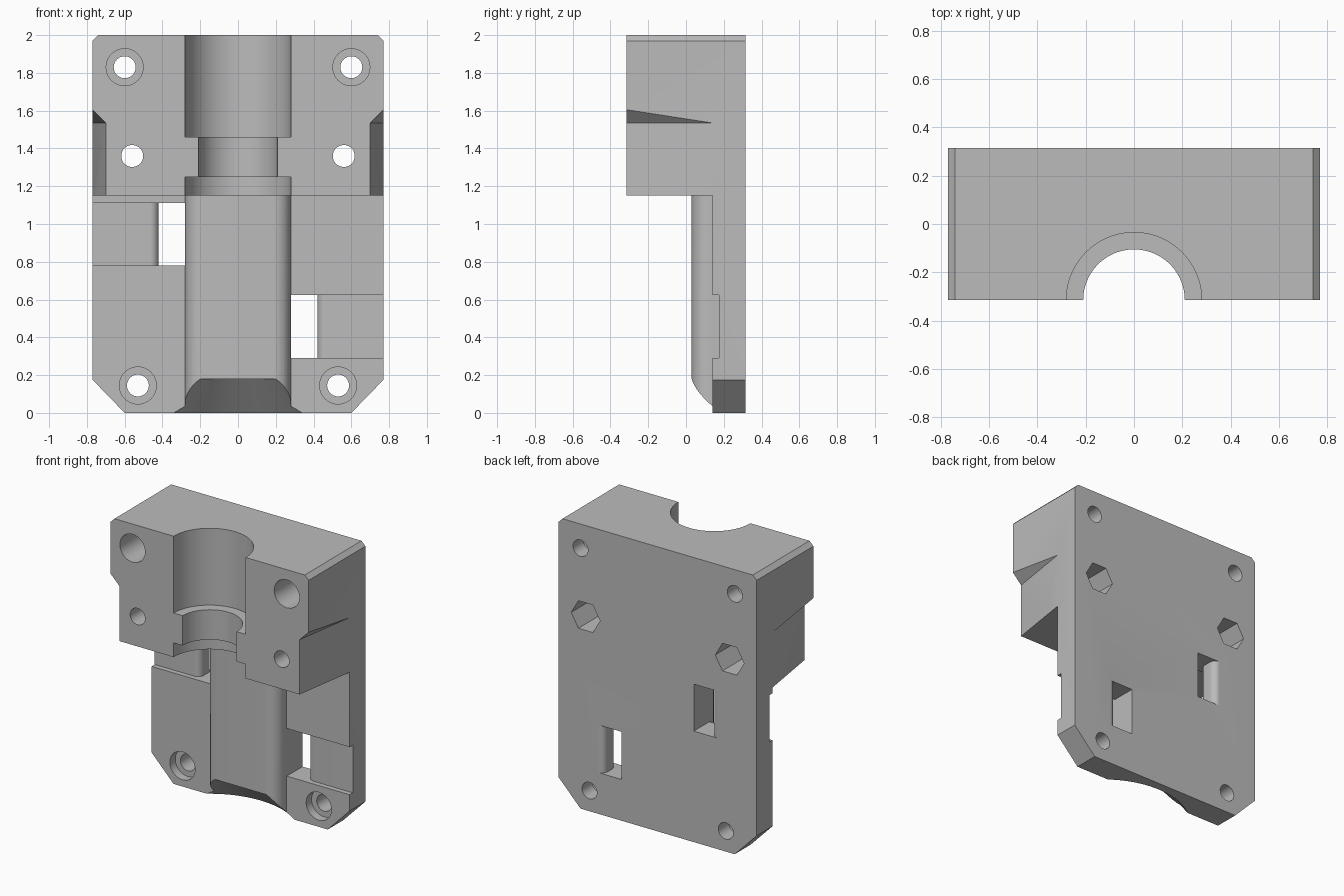
import bpy, bmesh, math
from mathutils import Matrix, Vector

cube = bpy.data.objects.get("Cube")
if cube:
    bpy.data.objects.remove(cube, do_unlink=True)

FRONT, BACK, PLATE, COLUMN = -0.315, 0.315, 0.14, 0.03
HALF, RIM = 0.77, 0.28

grey = bpy.data.materials.new("plain grey")
grey.use_nodes = True
grey.diffuse_color = (0.5, 0.5, 0.5, 1)
grey.node_tree.nodes["Principled BSDF"].inputs["Base Color"].default_value = (0.5, 0.5, 0.5, 1)


def finish(bm, name):
    bmesh.ops.recalc_face_normals(bm, faces=bm.faces)
    mesh = bpy.data.meshes.new(name)
    bm.to_mesh(mesh)
    bm.free()
    obj = bpy.data.objects.new(name, mesh)
    bpy.context.collection.objects.link(obj)
    mesh.materials.append(grey)
    return obj


def prism(name, points, axis, low, high):
    """Extrude a closed 2D outline along y (outline in xz) or z (outline in xy)."""
    place = (lambda a, b: (a, low, b)) if axis == "y" else (lambda a, b: (a, b, low))
    bm = bmesh.new()
    face = bm.faces.new([bm.verts.new(place(a, b)) for a, b in points])
    moved = bmesh.ops.extrude_face_region(bm, geom=[face])["geom"]
    step = Vector((0, high - low, 0)) if axis == "y" else Vector((0, 0, high - low))
    bmesh.ops.translate(bm, vec=step, verts=[v for v in moved if isinstance(v, bmesh.types.BMVert)])
    return finish(bm, name)


def round_cutter(name, x, other, axis, low, high, r1, r2=None, sides=64):
    """Cylinder, cone or hexagon along y (other = z) or z (other = y)."""
    bm = bmesh.new()
    bmesh.ops.create_cone(bm, cap_ends=True, segments=sides, radius1=r1,
                          radius2=r1 if r2 is None else r2, depth=high - low)
    mid = (low + high) / 2
    if axis == "y":
        m = Matrix.Translation((x, mid, other)) @ Matrix.Rotation(-math.pi / 2, 4, "X")
    else:
        m = Matrix.Translation((x, other, mid))
    bmesh.ops.transform(bm, matrix=m, verts=bm.verts)
    return finish(bm, name)


def arc(cx, cy, r, start, end, n=10):
    angles = [math.radians(start + (end - start) * i / n) for i in range(n + 1)]
    return [(cx + r * math.cos(a), cy + r * math.sin(a)) for a in angles]


def cut(body, cutter):
    mod = body.modifiers.new("cut", "BOOLEAN")
    mod.operation, mod.solver, mod.object = "DIFFERENCE", "EXACT", cutter
    bpy.context.view_layer.objects.active = body
    bpy.ops.object.modifier_apply(modifier=mod.name)
    bpy.data.objects.remove(cutter, do_unlink=True)


# Full-depth blank with chamfered corners
right = [(0.6, 0), (HALF, 0.175), (HALF, 1.97), (0.74, 2)]
outline = right + [(-x, z) for x, z in reversed(right)]
body = prism("carriage_body", outline, "y", FRONT, BACK)

# Lower half stepped back, leaving the rounded centre column
r = 0.09
column = ([(-RIM, PLATE)] + arc(-RIM + r, COLUMN + r, r, 180, 270)
          + arc(RIM - r, COLUMN + r, r, 270, 360) + [(RIM, PLATE)])
step = [(-1, -1), (-1, PLATE)] + column + [(1, PLATE), (1, -1)]
cut(body, prism("step_cutter", step, "z", -0.1, 1.15))

# Stepped bore through the upper block
for low, high, radius in ((1.0, 1.25, RIM), (1.2, 1.5, 0.21), (1.46, 2.1, RIM)):
    cut(body, round_cutter("bore_cutter", 0, FRONT, "z", low, high, radius, sides=96))

# Conical relief under the column
cut(body, round_cutter("relief_cutter", 0, FRONT, "z", -0.05, 0.18, 0.615, 0.399, 96))

# Side slots with windows that have rounded outer edges
q = 0.045
for side, low, high in ((-1, 0.78, 1.11), (1, 0.29, 0.625)):
    pts = ([(0.281, 0), (0.9, 0), (0.9, 0.175)]
           + arc(0.42 + q, 0.175 + q, q, 270, 180)
           + arc(0.42 + q, BACK - q, q, 180, 90)
           + [(0.42 + q, 0.4), (0.281, 0.4)])
    cut(body, prism("slot_cutter", [(side * x, y) for x, y in pts], "z", low, high))

for side in (-1, 1):
    # Tapered side reliefs with sloping tops
    bm = bmesh.new()
    for x, y, z in ((0.693, -0.36, 1.535), (HALF, PLATE, 1.535),
                    (0.85, PLATE, 1.615), (0.85, -0.36, 1.692)):
        bm.verts.new((side * x, y, z))
        bm.verts.new((side * x, y, 1.0))
    bmesh.ops.convex_hull(bm, input=bm.verts)
    cut(body, finish(bm, "taper_cutter"))

    # Counterbored corner screw holes
    for x, z in ((0.6, 1.83), (0.53, 0.145)):
        cut(body, round_cutter("hole_cutter", side * x, z, "y", -0.5, 0.5, 0.058, sides=40))
        cut(body, round_cutter("counterbore_cutter", side * x, z, "y", -0.5, 0.2, 0.098, sides=40))

    # Middle screw holes with hexagonal nut pockets at the back
    cut(body, round_cutter("hole_cutter", side * 0.56, 1.36, "y", -0.5, 0.5, 0.058, sides=40))
    bm = bmesh.new()
    hexagon = [(side * 0.56 + a, 1.36 + b) for a, b in arc(0, 0, 0.112, 0, 300, 5)]
    bm.free()
    cut(body, prism("nut_cutter", hexagon, "y", 0.03, 0.5))

# Smooth curved walls, sharp edges kept
bpy.ops.object.select_all(action="DESELECT")
body.select_set(True)
bpy.context.view_layer.objects.active = body
bpy.ops.object.shade_smooth_by_angle(angle=math.radians(30))
